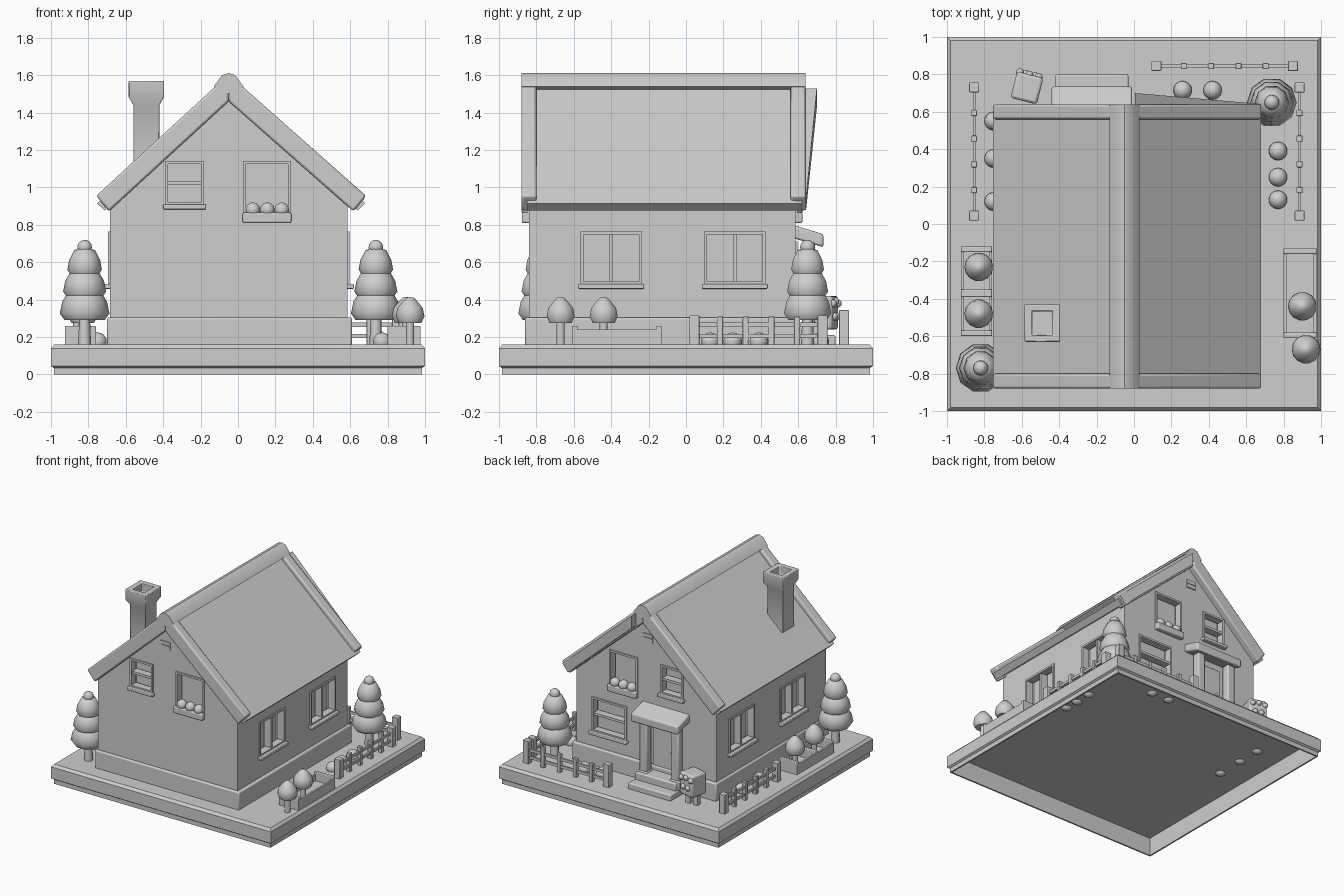
import bpy, bmesh, math
from mathutils import Matrix, Vector

cube = bpy.data.objects.get("Cube")
if cube:
    bpy.data.objects.remove(cube, do_unlink=True)

grey = bpy.data.materials.new("plain_grey")
grey.use_nodes = True
GREY = (0.62, 0.62, 0.62, 1)
grey.diffuse_color = GREY
grey.node_tree.nodes["Principled BSDF"].inputs["Base Color"].default_value = GREY


def soften(ob, angle):
    bpy.ops.object.select_all(action='DESELECT')
    ob.select_set(True)
    bpy.context.view_layer.objects.active = ob
    bpy.ops.object.shade_smooth_by_angle(angle=math.radians(angle))


def finish(name, bm, bevel=0.0, smooth=35):
    bmesh.ops.recalc_face_normals(bm, faces=bm.faces)
    me = bpy.data.meshes.new(name)
    bm.to_mesh(me)
    bm.free()
    ob = bpy.data.objects.new(name, me)
    bpy.context.collection.objects.link(ob)
    me.materials.append(grey)
    if bevel:
        mod = ob.modifiers.new("Bevel", 'BEVEL')
        mod.width, mod.segments = bevel, 2
    soften(ob, smooth)
    return ob


def box(name, x, y, z, bevel=0.0, turn=0.0):
    lo = Vector((min(x), min(y), min(z)))
    hi = Vector((max(x), max(y), max(z)))
    bm = bmesh.new()
    bmesh.ops.create_cube(bm, size=1)
    m = (Matrix.Translation((lo + hi) / 2) @ Matrix.Rotation(turn, 4, 'Z')
         @ Matrix.Diagonal((*(hi - lo), 1)))
    bmesh.ops.transform(bm, matrix=m, verts=bm.verts)
    return finish(name, bm, bevel)


def prism(name, pts, y0, y1, bevel=0.0, shift=None):
    """Extrude an x-z outline along y; shift may move single vertices."""
    bm = bmesh.new()
    face = bm.faces.new([bm.verts.new((x, y0, z)) for x, z in pts])
    new = bmesh.ops.extrude_face_region(bm, geom=[face])["geom"]
    for v in new:
        if isinstance(v, bmesh.types.BMVert):
            v.co.y = y1
    if shift:
        for v in bm.verts:
            shift(v.co)
    return finish(name, bm, bevel)


def square_shell(name, cx, cy, rings, bevel):
    """Join rectangular rings of (half x, half y, z) and close both ends."""
    bm = bmesh.new()
    loops = [[bm.verts.new((cx + i * a, cy + j * b, z)) for i, j in ((-1, -1), (1, -1), (1, 1), (-1, 1))]
             for a, b, z in rings]
    for p, q in zip(loops, loops[1:]):
        for k in range(4):
            n = (k + 1) % 4
            bm.faces.new((p[k], p[n], q[n], q[k]))
    bm.faces.new(loops[0])
    bm.faces.new(loops[-1])
    return finish(name, bm, bevel)


def lathe(name, pts, x, y, sides=14):
    bm = bmesh.new()
    vs = [bm.verts.new((r, 0, z)) for r, z in pts]
    es = [bm.edges.new(p) for p in zip(vs, vs[1:])]
    bmesh.ops.spin(bm, geom=vs + es, cent=(0, 0, 0), axis=(0, 0, 1),
                   angle=2 * math.pi, steps=sides, use_merge=True)
    bmesh.ops.remove_doubles(bm, verts=bm.verts, dist=0.0005)
    bmesh.ops.translate(bm, vec=(x, y, 0), verts=bm.verts)
    return finish(name, bm, smooth=50)


def ball(name, x, y, z, r):
    bm = bmesh.new()
    bmesh.ops.create_uvsphere(bm, u_segments=14, v_segments=8, radius=r)
    bmesh.ops.translate(bm, vec=(x, y, z), verts=bm.verts)
    return finish(name, bm, smooth=60)


# Ground plate, hollow underneath, and house body
square_shell("ground_plate", 0, 0, [(s, s, z) for s, z in (
    (.972, .148), (.972, 0), (.985, 0), (.985, .035), (1, .045), (1, .14), (.982, .16))], 0)
box("foundation", (-.7, .61), (-.86, .61), (.152, .305), .01)
RIDGE = -.05
walls = prism("walls", [(-.685, .28), (.585, .28), (.585, .92), (RIDGE, 1.5), (-.685, .92)], -.84, .585)

# Each wall: plane position, outward direction, whether it runs along x
SIDES = {"front": (-.84, -1, True), "back": (.585, 1, True),
         "right": (-.685, -1, False), "left": (.585, 1, False)}


def wall_box(name, side, u, z, d, bevel=0.0):
    at, out, along_x = SIDES[side]
    depth = (at + out * d[0], at + out * d[1])
    return box(name, u, depth, z, bevel) if along_x else box(name, depth, u, z, bevel)


def window(side, u0, u1, z0, z1, divider, sill=True):
    cutter = wall_box("window_cutter", side, (u0, u1), (z0, z1), (-.07, .1))
    mod = walls.modifiers.new("Opening", 'BOOLEAN')
    mod.operation, mod.solver, mod.object = 'DIFFERENCE', 'EXACT', cutter
    bpy.context.view_layer.objects.active = walls
    bpy.ops.object.modifier_apply(modifier=mod.name)
    bpy.data.objects.remove(cutter, do_unlink=True)
    w, d = .016, (-.05, .01)
    for u in (u0 - .004, u1 + .004 - w):
        wall_box(side + "_window_jamb", side, (u, u + w), (z0, z1), d)
    for z in (z0, z1 - w):
        wall_box(side + "_window_rail", side, (u0, u1), (z, z + w), d)
    um, zm = (u0 + u1) / 2, (z0 + z1) / 2
    if divider == "rail":
        wall_box(side + "_window_divider", side, (u0, u1), (zm - .01, zm + .01), (-.06, 0))
    if divider == "post":
        wall_box(side + "_window_divider", side, (um - .01, um + .01), (z0, z1), (-.06, 0))
    if sill:
        wall_box(side + "_window_sill", side, (u0 - .015, u1 + .015), (z0 - .022, z0 + .004), (-.01, .035), .005)


for side in ("front", "back"):
    window(side, -.385, -.185, .905, 1.14, "rail")
    window(side, .03, .28, .83, 1.14, "", sill=False)
    wall_box(side + "_flower_box", side, (.025, .285), (.81, .865), (-.03, .038), .008)
    at, out, _ = SIDES[side]
    for x in (.08, .157, .234):
        ball(side + "_window_flower", x, at, .88, .04)
    wall_box(side + "_vent", side, (-.11, -.025), (1.295, 1.36), (-.01, .008))
    wall_box(side + "_vent_slat", side, (-.1, -.035), (1.325, 1.333), (-.01, .014))
for side in ("left", "right"):
    for u in (-.56, .1):
        window(side, u, u + .32, .48, .765, "post")
window("back", .13, .44, .43, .71, "rail")
soften(walls, 35)

# Roof: two slopes, raised edge boards and a ridge cap; reach is the eave overhang
for side, s, reach in (("left", 1, .735), ("right", -1, .708)):
    def outline(pts):
        return [(RIDGE + s * x, z) for x, z in pts]
    prism(side + "_roof_slope", outline([(0, 1.567), (reach - .005, .915), (reach - .045, .877), (0, 1.47)]),
          -.85, .62)
    board = outline([(0, 1.605), (reach, .955), (reach - .068, .872), (0, 1.46)])
    prism(side + "_front_edge_board", board, -.88, -.8, .012)
    prism(side + "_back_edge_board", board, .56, .64, .012)
prism("ridge_cap", [(RIDGE + x, z) for x, z in
                    ((-.08, 1.54), (-.035, 1.6), (0, 1.612), (.035, 1.6), (.08, 1.54), (0, 1.5))], -.88, .64)


def lift_end(co):
    if co.y > .62 and co.x < .3:
        co.y = .7


prism("loose_back_board", [(.005, 1.53), (.675, .94), (.625, .88), (.005, 1.43)], .58, .642, 0, lift_end)

# Chimney with flared open cap
square_shell("chimney", -.49, -.53, [(.07, .075, 1.1), (.07, .075, 1.44), (.095, .1, 1.485),
                                     (.095, .1, 1.57), (.055, .065, 1.57), (.055, .065, 1.5)], .006)

# Back porch
box("porch_step", (-.42, -.03), (.58, .8), (.152, .21), .01)
box("porch_landing", (-.41, -.04), (.58, .72), (.2, .27), .01)
box("door", (-.34, -.12), (.56, .6), (.25, .67), .005)
ball("door_knob", -.3, .61, .45, .012)
for x in (-.38, -.09):
    box("porch_column", (x - .035, x + .035), (.62, .69), (.2, .7), .012)
    box("column_foot", (x - .042, x + .042), (.61, .7), (.2, .28), .008)


def slope_down(co):
    if co.y > .65:
        co.z -= .05


prism("porch_canopy", [(-.44, .73), (-.01, .73), (-.01, .8), (-.44, .8)], .57, .735, .012, slope_down)

# Mailbox
for x in (-.61, -.54):
    box("mailbox_leg", (x - .02, x + .02), (.71, .75), (.152, .27))
box("mailbox", (-.645, -.5), (.655, .8), (.24, .42), .015, -.25)
for x, z in ((-.61, .38), (-.56, .39), (-.51, .38), (-.58, .31), (-.53, .31)):
    ball("mailbox_knob", x, .8 - (x + .57) * .25, z, .022)

# Tiered trees
for x, y in ((-.82, -.77), (.737, .65)):
    lathe("tree_trunk", [(0, .152), (.035, .152), (.028, .32), (0, .32)], x, y, 8)
    for r, z0, z1 in ((.133, .29, .47), (.115, .41, .575), (.092, .53, .68)):
        h = z1 - z0
        lathe("tree_tier", [(0, z0 + .03), (r * .8, z0), (r, z0 + h * .2), (r * .9, z0 + h * .55),
                            (r * .6, z1 - .015), (0, z1)], x, y, 10)
    ball("tree_tip", x, y, .68, .04)


# Planters, round-topped plants and ground bushes
def planter(x0, x1, y0, y1):
    t = .03
    for a in (x0, x1 - t / 2):
        box("planter_side", (a, a + t / 2), (y0, y1), (.152, .24))
    for b in (y0, y1 - t):
        box("planter_end", (x0, x1), (b, b + t), (.152, .26), .005)
    box("planter_soil", (x0, x1), (y0, y1), (.152, .19))


planter(.8, .975, -.61, -.13)
planter(-.925, -.76, -.6, -.35)
planter(-.925, -.76, -.39, -.12)
for x, y in ((.9, -.44), (.92, -.67), (-.83, -.23), (-.83, -.48)):
    lathe("plant", [(0, .152), (.022, .152), (.022, .28), (.06, .275), (.077, .31),
                    (.068, .355), (.04, .39), (.02, .41), (0, .415)], x, y)
for y in (.39, .25, .13):
    ball("left_bush", .77, y, .175, .05)
for y in (.55, .35, .12):
    ball("right_bush", -.75, y, .175, .05)
for x in (.26, .42):
    ball("back_bush", x, .715, .175, .05)


# Picket fences: start point, end point and end post height
def fence(name, a, b, end_top):
    a, b = Vector(a), Vector(b)
    for i in range(6):
        p = a.lerp(b, i / 5)
        r, top = (.026, end_top) if i in (0, 5) else (.016, .31)
        box(name + "_post", (p.x - r, p.x + r), (p.y - r, p.y + r), (.152, top), .004)
    for z in (.195, .255):
        box(name + "_rail", (a.x - .007, b.x + .007), (a.y - .007, b.y + .007), (z, z + .022))


fence("left_fence", (.885, .045), (.885, .73), .315)
fence("right_fence", (-.855, .045), (-.855, .73), .315)
fence("back_fence", (.12, .845), (.85, .845), .345)
